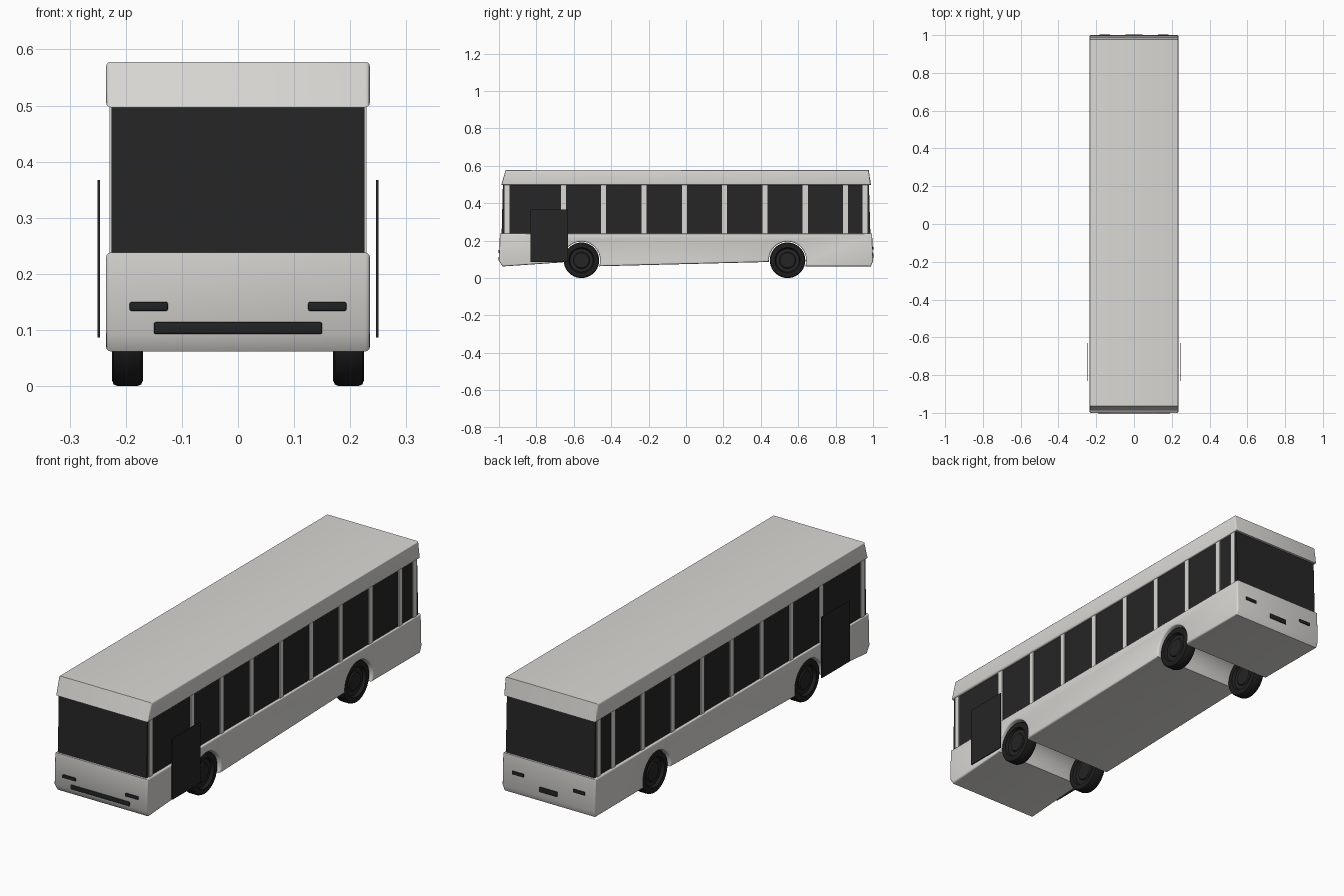
import bpy, bmesh, math
from mathutils import Matrix

if "Cube" in bpy.data.objects:
    bpy.data.objects.remove(bpy.data.objects["Cube"])


def material(name, rgb):
    m = bpy.data.materials.new(name)
    m.diffuse_color = (*rgb, 1)
    m.use_nodes = True
    m.node_tree.nodes["Principled BSDF"].inputs["Base Color"].default_value = m.diffuse_color
    return m


PAINT = material("off_white_paint", (0.70, 0.69, 0.66))
GLASS = material("dark_glass", (0.019, 0.019, 0.019))
TRIM = material("black_trim", (0.015, 0.016, 0.017))
RUBBER = material("tyre_rubber", (0.013, 0.013, 0.013))
HUB = material("wheel_hub", (0.018, 0.018, 0.018))


def finish(name, bm, *mats, smooth=True):
    bmesh.ops.recalc_face_normals(bm, faces=bm.faces)
    me = bpy.data.meshes.new(name)
    bm.to_mesh(me)
    bm.free()
    for m in mats:
        me.materials.append(m)
    ob = bpy.data.objects.new(name, me)
    bpy.context.collection.objects.link(ob)
    if smooth:
        bpy.ops.object.select_all(action='DESELECT')
        ob.select_set(True)
        bpy.context.view_layer.objects.active = ob
        bpy.ops.object.shade_smooth_by_angle(angle=math.radians(35))
    return ob


def extrude_profile(name, yz, half, mat, bevel=0.0):
    """Side outline (y, z) swept across the width, rounded at both sides."""
    bm = bmesh.new()
    face = bm.faces.new([bm.verts.new((-half, y, z)) for y, z in yz])
    ext = bmesh.ops.extrude_face_region(bm, geom=[face])["geom"]
    bmesh.ops.translate(bm, vec=(2 * half, 0, 0),
                        verts=[v for v in ext if isinstance(v, bmesh.types.BMVert)])
    if not any(f.is_valid and len(f.verts) == len(yz) and
               all(v.co.x < 0 for v in f.verts) for f in bm.faces):
        bm.faces.new([v for v in bm.verts if v.co.x < 0])
    if bevel:
        rim = [e for e in bm.edges if abs(e.verts[0].co.x - e.verts[1].co.x) < 1e-6]
        bmesh.ops.bevel(bm, geom=rim, offset=bevel, segments=3, profile=0.5, affect='EDGES')
    return finish(name, bm, mat)


def box(name, x, y, z, mat, bevel=0.0):
    """Box from (min, max) ranges."""
    bm = bmesh.new()
    r = (x, y, z)
    size = [b - a for a, b in r]
    mid = [(a + b) / 2 for a, b in r]
    bmesh.ops.create_cube(bm, size=1, matrix=Matrix.Translation(mid) @ Matrix.Diagonal((*size, 1)))
    if bevel:
        bmesh.ops.bevel(bm, geom=bm.edges[:], offset=bevel, segments=2, profile=0.5, affect='EDGES')
    return finish(name, bm, mat, smooth=bool(bevel))


AXLES = (-0.559, 0.543)
WHEEL_R, ARCH_R = 0.095, 0.100


def arch(yc, z_front, z_back, n=20):
    """Wheel arch points from the front lip over to the back lip."""
    a0 = math.pi - math.asin((z_front - WHEEL_R) / ARCH_R)
    a1 = math.asin((z_back - WHEEL_R) / ARCH_R)
    return [(yc + ARCH_R * math.cos(a0 + (a1 - a0) * i / n),
             WHEEL_R + ARCH_R * math.sin(a0 + (a1 - a0) * i / n)) for i in range(n + 1)]


# Lower body with wheel arches cut through its full width
body = [(-0.995, 0.238), (-1.0, 0.092), (-0.98, 0.062)]
body += arch(AXLES[0], 0.084, 0.063) + arch(AXLES[1], 0.086, 0.063)
body += [(0.988, 0.062), (1.0, 0.09), (0.995, 0.238)]
extrude_profile("lower_body", body, 0.235, PAINT, 0.008)

# Window band and roof
extrude_profile("window_band", [(-0.986, 0.23), (0.986, 0.23), (0.978, 0.505), (-0.979, 0.505)],
                0.225, GLASS)
extrude_profile("roof", [(-0.988, 0.497), (0.989, 0.497), (0.977, 0.578), (-0.964, 0.578)],
                0.235, PAINT, 0.008)

# Window pillars on both sides
pillars = [-0.957, 0.957] + [-0.656 + 0.2156 * i for i in range(8)]
for side, s in (("right", 1), ("left", -1)):
    for i, y in enumerate(pillars):
        box(f"{side}_pillar_{i}", sorted((s * 0.215, s * 0.229)), (y - 0.0135, y + 0.0135),
            (0.232, 0.503), PAINT)
    # Thin door panel standing off the side
    box(f"{side}_door", sorted((s * 0.2455, s * 0.2500)), (-0.832, -0.63), (0.087, 0.367), GLASS)
    # Head and tail lights
    box(f"{side}_headlight", sorted((s * 0.125, s * 0.193)), (-1.002, -0.985), (0.134, 0.150),
        TRIM, 0.003)
    box(f"{side}_taillight", sorted((s * 0.125, s * 0.185)), (0.985, 1.002), (0.152, 0.168),
        TRIM, 0.003)

# Front grille and rear plate
box("front_grille", (-0.15, 0.15), (-1.003, -0.985), (0.093, 0.114), TRIM, 0.003)
box("rear_plate", (-0.046, 0.046), (0.985, 1.003), (0.108, 0.132), TRIM, 0.003)


def wheel(name, x, y):
    """Lathed tyre with a recessed hub on each face."""
    prof = [(-0.018, 0.0), (-0.018, 0.040), (-0.013, 0.044), (-0.013, 0.062), (-0.026, 0.068),
            (-0.0275, 0.085), (-0.0245, 0.092), (-0.017, 0.095)]
    prof += [(-a, r) for a, r in reversed(prof)]
    bm = bmesh.new()
    vs = [bm.verts.new((a, 0, r)) for a, r in prof]
    es = [bm.edges.new(p) for p in zip(vs, vs[1:])]
    bmesh.ops.spin(bm, geom=vs + es, cent=(0, 0, 0), axis=(1, 0, 0), angle=math.tau, steps=40)
    bmesh.ops.remove_doubles(bm, verts=bm.verts, dist=1e-5)
    for f in bm.faces:
        c = f.calc_center_median()
        f.material_index = 1 if math.hypot(c.y, c.z) < 0.0625 else 0
    ob = finish(name, bm, RUBBER, HUB)
    ob.location = (x, y, WHEEL_R)


for end, y in zip(("front", "rear"), AXLES):
    wheel(f"{end}_right_wheel", 0.197, y)
    wheel(f"{end}_left_wheel", -0.197, y)
